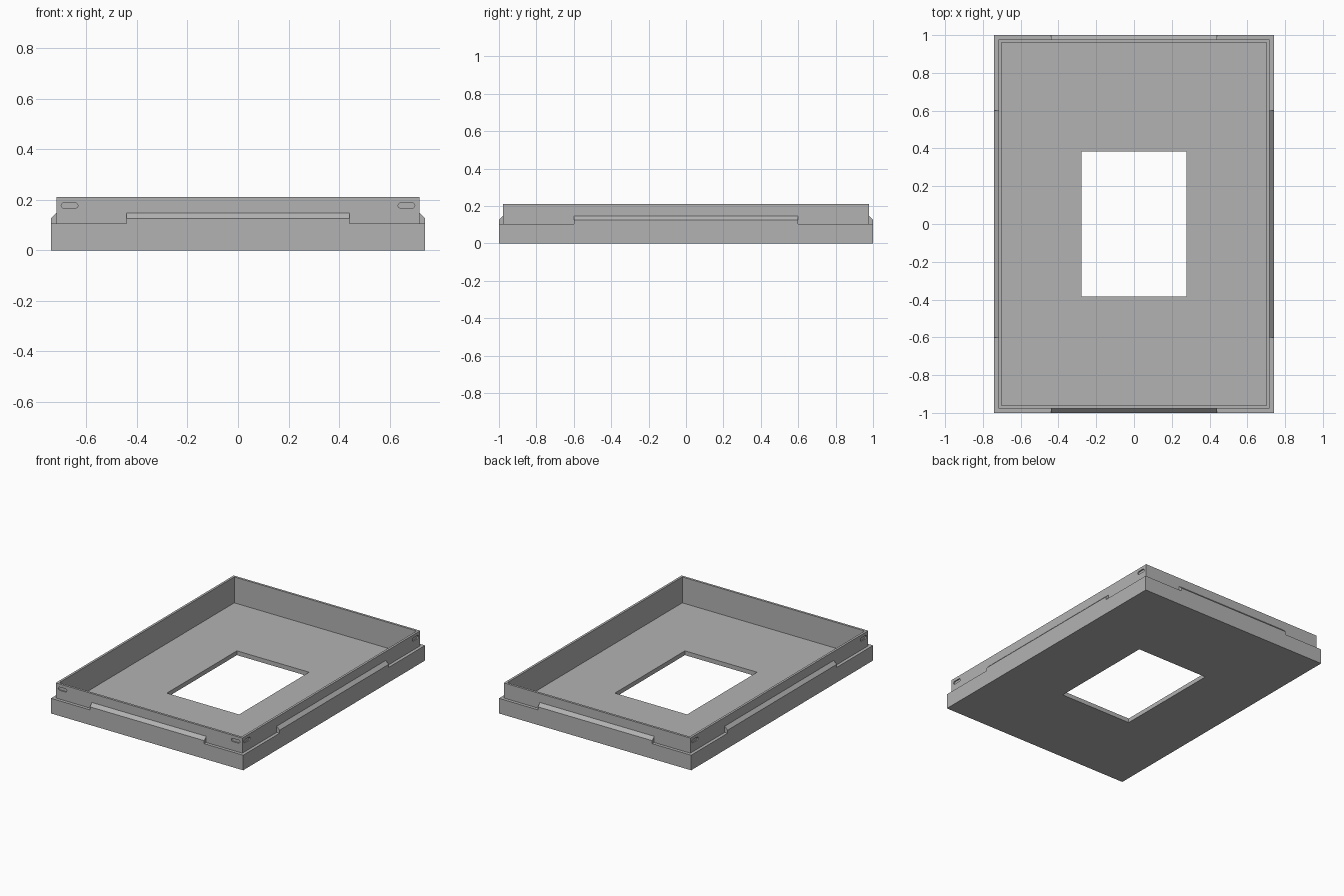
import bpy, bmesh, math
from mathutils import Matrix, Vector

cube = bpy.data.objects.get("Cube")
if cube:
    bpy.data.objects.remove(cube, do_unlink=True)

# Main dimensions
BASE = (0.74, 1.0)
WALL = (0.718, 0.978)
INNER = (0.702, 0.962)
HOLE = (0.278, 0.385)
FLOOR, LEDGE, TOP = 0.03, 0.105, 0.21

grey = bpy.data.materials.new("plain_grey")
grey.use_nodes = True
colour = (0.45, 0.45, 0.45, 1)
grey.diffuse_color = colour
grey.node_tree.nodes["Principled BSDF"].inputs["Base Color"].default_value = colour


def make_object(name, bm):
    bmesh.ops.recalc_face_normals(bm, faces=bm.faces)
    mesh = bpy.data.meshes.new(name)
    bm.to_mesh(mesh)
    bm.free()
    mesh.materials.append(grey)
    obj = bpy.data.objects.new(name, mesh)
    bpy.context.collection.objects.link(obj)
    return obj


def prism(name, outline, length, matrix):
    """Extrude a closed outline of (y, z) points along x, centred."""
    bm = bmesh.new()
    face = bm.faces.new([bm.verts.new((-length / 2, y, z)) for y, z in outline])
    new = bmesh.ops.extrude_face_region(bm, geom=[face])["geom"]
    verts = [v for v in new if isinstance(v, bmesh.types.BMVert)]
    bmesh.ops.translate(bm, verts=verts, vec=(length, 0, 0))
    bm.transform(matrix)
    return make_object(name, bm)


# Tray: rectangular rings joined into one closed shell with a window
bm = bmesh.new()
rings = []
for (x, y), z in [(BASE, 0), (BASE, LEDGE), (WALL, LEDGE), (WALL, TOP),
                  (INNER, TOP), (INNER, FLOOR), (HOLE, FLOOR), (HOLE, 0)]:
    rings.append([bm.verts.new((sx * x, sy * y, z))
                  for sx, sy in ((-1, -1), (1, -1), (1, 1), (-1, 1))])
for a, b in zip(rings, rings[1:] + rings[:1]):
    for i in range(4):
        j = (i + 1) % 4
        bm.faces.new((a[i], a[j], b[j], b[i]))
tray = make_object("tray", bm)

# Each side: a chamfered clip rail, and a rounded slot near each corner
sides = [("front", 0, 1, 0.44), ("right", 90, 0, 0.6),
         ("back", 180, 1, 0.44), ("left", 270, 0, 0.6)]
# Turning by +90 degrees carries the front (-y) to +x, the model's left
names = {"front": "front", "right": "left", "back": "back", "left": "right"}
for key, angle, axis, half in sides:
    side = names[key]
    turn = Matrix.Rotation(math.radians(angle), 4, "Z")
    out, wall, along = BASE[axis], WALL[axis], WALL[1 - axis]
    prism(side + "_clip_rail",
          [(-out, LEDGE), (-out, 0.126), (-wall, 0.148), (-wall, LEDGE)],
          half * 2, turn)
    for s in (-1, 1):
        bm = bmesh.new()
        points = []
        for end in (-1, 1):
            for k in range(9):
                a = math.pi * (k / 8 - 0.5) + (math.pi if end < 0 else 0)
                points.append((end * 0.022 + 0.011 * math.cos(a),
                               0.011 * math.sin(a)))
        face = bm.faces.new([bm.verts.new((x, -0.01, z)) for x, z in points])
        new = bmesh.ops.extrude_face_region(bm, geom=[face])["geom"]
        verts = [v for v in new if isinstance(v, bmesh.types.BMVert)]
        bmesh.ops.translate(bm, verts=verts, vec=(0, 0.018, 0))
        place = Matrix.Translation(Vector((s * (along - 0.052), -wall, 0.177)))
        bm.transform(turn @ place)
        cutter = make_object(side + "_slot_cutter", bm)
        cutter.hide_render = True
        cutter.hide_set(True)
        cut = tray.modifiers.new("corner_slot", "BOOLEAN")
        cut.operation = "DIFFERENCE"
        cut.solver = "EXACT"
        cut.object = cutter
